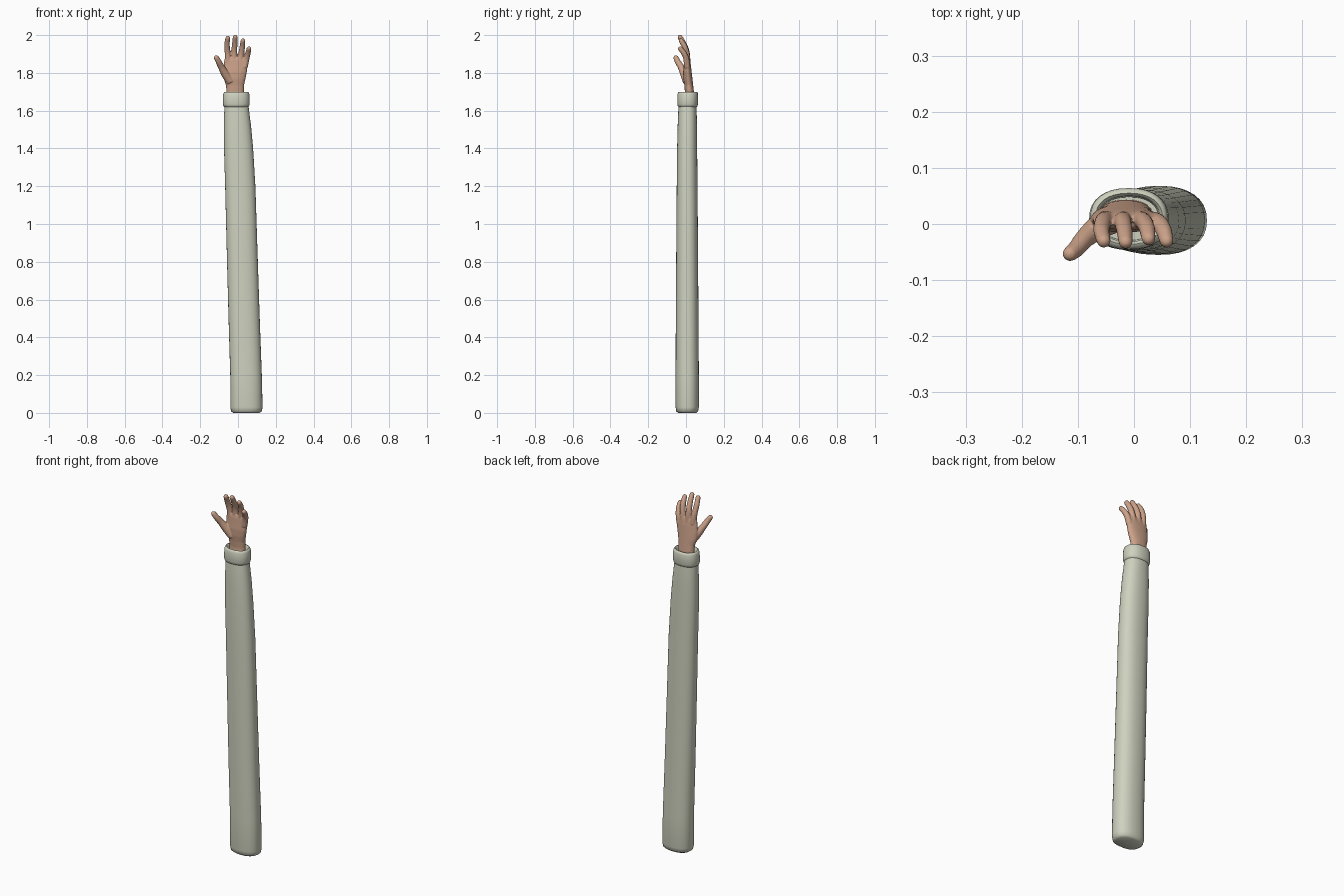
import bpy, bmesh, math
from mathutils import Vector

if "Cube" in bpy.data.objects:
    bpy.data.objects.remove(bpy.data.objects["Cube"])


def material(name, rgb):
    m = bpy.data.materials.new(name)
    m.diffuse_color = (*rgb, 1)
    m.use_nodes = True
    m.node_tree.nodes["Principled BSDF"].inputs["Base Color"].default_value = m.diffuse_color
    return m


cloth = material("pale_cloth", (0.62, 0.64, 0.52))
skin = material("skin", (0.60, 0.36, 0.25))


def skin_rings(bm, rings):
    """Bridge equal-sized rings of points and close both ends."""
    loops = [[bm.verts.new(p) for p in r] for r in rings]
    n = len(loops[0])
    for a, b in zip(loops, loops[1:]):
        for i in range(n):
            j = (i + 1) % n
            bm.faces.new((a[i], a[j], b[j], b[i]))
    bm.faces.new(loops[0][::-1])
    bm.faces.new(loops[-1])


def oval(x0, x1, y0, y1, z, n=32, power=2.3):
    """Horizontal rounded oval that fills the given x and y limits."""
    pts = []
    for i in range(n):
        a = math.tau * i / n
        c, s = math.cos(a), math.sin(a)
        pts.append(((x0 + x1) / 2 + (x1 - x0) / 2 * math.copysign(abs(c) ** (2 / power), c),
                    (y0 + y1) / 2 + (y1 - y0) / 2 * math.copysign(abs(s) ** (2 / power), s), z))
    return pts


def tube(bm, path, radii, n=14):
    """Round tube along a smoothed path, with domed ends."""
    pts = [Vector(p) for p in path]
    ctr, rad = [], []
    for k in range(len(pts) - 1):
        p0, p1, p2 = pts[max(k - 1, 0)], pts[k], pts[k + 1]
        p3 = pts[min(k + 2, len(pts) - 1)]
        for s in range(6):
            t = s / 6
            ctr.append(0.5 * (2 * p1 + (p2 - p0) * t + (2 * p0 - 5 * p1 + 4 * p2 - p3) * t * t
                              + (3 * p1 - p0 - 3 * p2 + p3) * t ** 3))
            rad.append(radii[k] * (1 - t) + radii[k + 1] * t)
    ctr.append(pts[-1])
    rad.append(radii[-1])
    # dome at the tip; the path stops one radius short of the true end
    d, r, end = (ctr[-1] - ctr[-2]).normalized(), rad[-1], ctr[-1]
    for a in (20, 40, 60, 78):
        ctr.append(end + d * r * math.sin(math.radians(a)))
        rad.append(r * math.cos(math.radians(a)))
    rings = []
    for i, c in enumerate(ctr):
        t = (ctr[min(i + 1, len(ctr) - 1)] - ctr[max(i - 1, 0)]).normalized()
        u = Vector((0, 1, 0)).cross(t).normalized()
        v = t.cross(u)
        rings.append([c + rad[i] * (u * math.cos(math.tau * j / n) + v * math.sin(math.tau * j / n))
                      for j in range(n)])
    skin_rings(bm, rings)


def finish(name, bm, mat):
    bmesh.ops.recalc_face_normals(bm, faces=bm.faces)
    me = bpy.data.meshes.new(name)
    bm.to_mesh(me)
    bm.free()
    me.materials.append(mat)
    ob = bpy.data.objects.new(name, me)
    bpy.context.collection.objects.link(ob)
    bpy.ops.object.select_all(action='DESELECT')
    bpy.context.view_layer.objects.active = ob
    ob.select_set(True)
    bpy.ops.object.shade_smooth_by_angle(angle=math.radians(50))
    return ob


# sleeve: long tapering oval tube with a rounded closed lower end
bm = bmesh.new()
skin_rings(bm, [oval(*r) for r in (
    (-0.025, 0.113, -0.042, 0.054, 0.0),
    (-0.036, 0.126, -0.052, 0.064, 0.008),
    (-0.041, 0.130, -0.055, 0.068, 0.03),
    (-0.041, 0.126, -0.055, 0.068, 0.2),
    (-0.050, 0.115, -0.054, 0.066, 0.5),
    (-0.058, 0.105, -0.052, 0.064, 0.8),
    (-0.068, 0.092, -0.049, 0.061, 1.2),
    (-0.074, 0.080, -0.047, 0.059, 1.4),
    (-0.075, 0.069, -0.044, 0.058, 1.52),
    (-0.072, 0.056, -0.040, 0.056, 1.62),
    (-0.068, 0.050, -0.036, 0.053, 1.655))])
finish("sleeve", bm, cloth)

# cuff: rolled band with an open, hollow top
bm = bmesh.new()
skin_rings(bm, [oval(*r) for r in (
    (-0.068, 0.050, -0.036, 0.054, 1.618),
    (-0.076, 0.058, -0.043, 0.060, 1.622),
    (-0.080, 0.062, -0.046, 0.063, 1.634),
    (-0.080, 0.062, -0.046, 0.064, 1.660),
    (-0.078, 0.060, -0.045, 0.064, 1.688),
    (-0.074, 0.056, -0.041, 0.060, 1.698),
    (-0.069, 0.051, -0.036, 0.055, 1.700),
    (-0.064, 0.046, -0.031, 0.050, 1.695),
    (-0.062, 0.044, -0.029, 0.048, 1.660))])
finish("cuff", bm, cloth)

# hand: wrist and palm, then fingers and thumb, fused into one smooth skin
bm = bmesh.new()
skin_rings(bm, [oval(*r, 28, 2.2) for r in (
    (-0.063, 0.034, -0.010, 0.044, 1.640),
    (-0.061, 0.031, -0.006, 0.042, 1.700),
    (-0.064, 0.032, -0.009, 0.038, 1.735),
    (-0.076, 0.040, -0.014, 0.034, 1.770),
    (-0.078, 0.047, -0.015, 0.030, 1.805),
    (-0.075, 0.050, -0.012, 0.026, 1.840),
    (-0.073, 0.050, -0.010, 0.021, 1.868),
    (-0.066, 0.044, -0.006, 0.015, 1.884))])
fingers = (
    ((-0.050, 0.008, 1.85), (-0.055, 0.003, 1.905), (-0.058, -0.012, 1.950), (-0.054, -0.030, 1.984)),
    ((-0.020, 0.008, 1.85), (-0.020, 0.004, 1.910), (-0.017, -0.012, 1.955), (-0.015, -0.032, 1.990)),
    ((0.010, 0.008, 1.85), (0.017, 0.004, 1.900), (0.023, -0.008, 1.940), (0.026, -0.026, 1.970)),
    ((0.035, 0.006, 1.83), (0.045, 0.001, 1.875), (0.053, -0.012, 1.905), (0.058, -0.030, 1.928)))
for path in fingers:
    tube(bm, path, (0.0165, 0.0155, 0.0145, 0.0125))
tube(bm, ((-0.040, 0.006, 1.755), (-0.066, -0.008, 1.792), (-0.088, -0.026, 1.830),
          (-0.103, -0.044, 1.860), (-0.114, -0.053, 1.880)),
     (0.024, 0.022, 0.0175, 0.0155, 0.0135))
hand = finish("hand", bm, skin)
hand.modifiers.clear()
fuse = hand.modifiers.new("fuse", 'REMESH')
fuse.mode = 'VOXEL'
fuse.voxel_size = 0.003
fuse.use_smooth_shade = True
soften = hand.modifiers.new("soften", 'SMOOTH')
soften.factor = 0.5
soften.iterations = 5
